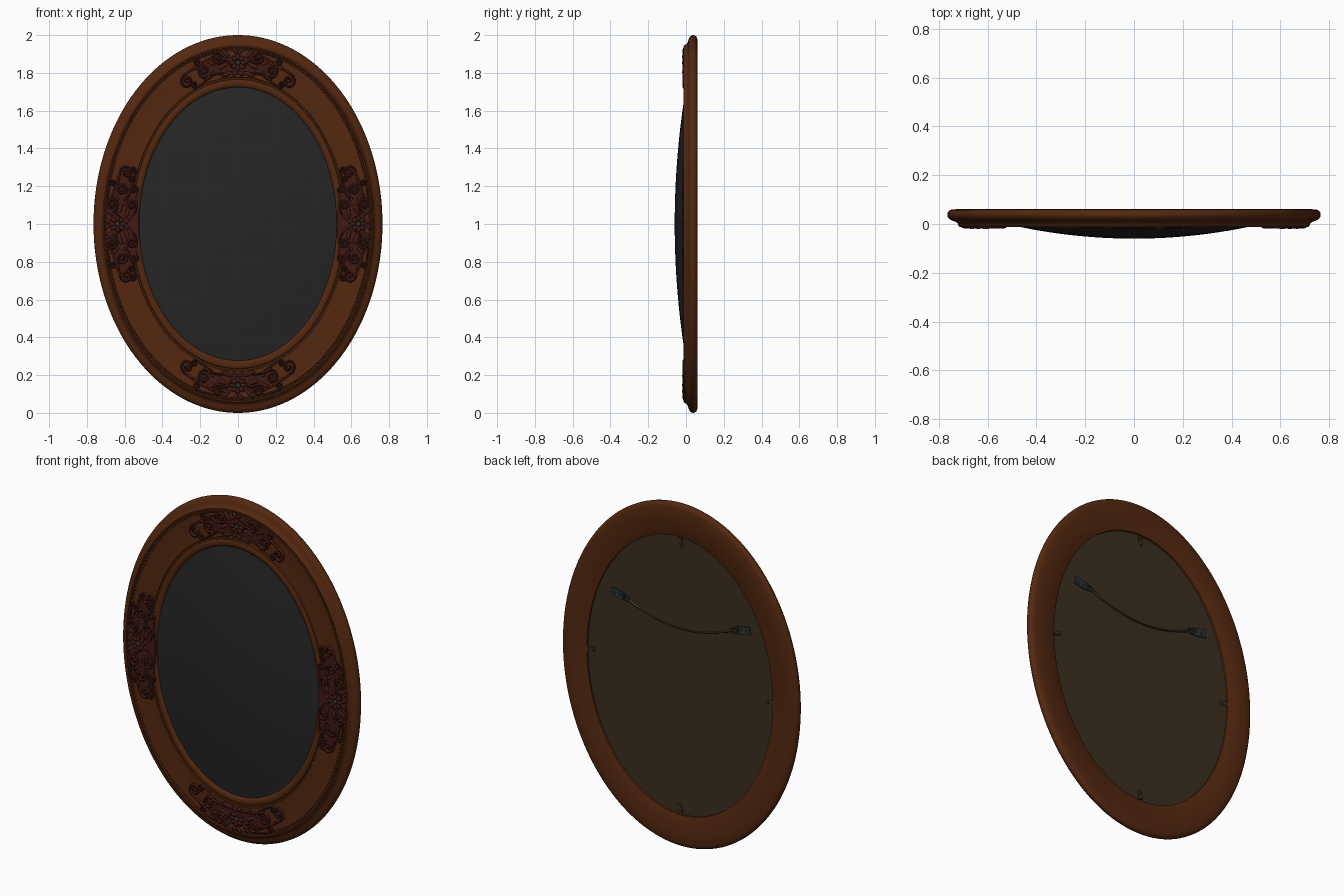
import bpy, bmesh, math
from mathutils import Vector, Matrix

if "Cube" in bpy.data.objects:
    bpy.data.objects.remove(bpy.data.objects["Cube"])

def mat(name, r, g, b):
    m = bpy.data.materials.new(name)
    m.diffuse_color = (r, g, b, 1)
    m.use_nodes = True
    m.node_tree.nodes["Principled BSDF"].inputs["Base Color"].default_value = m.diffuse_color
    return m

WOOD = mat("warm brown wood", 0.088, 0.021, 0.005)
CARVE = mat("dark red carving", 0.052, 0.010, 0.007)
GLASS = mat("black glass", 0.019, 0.019, 0.019)
BOARD = mat("backing board", 0.045, 0.028, 0.014)
STEEL = mat("dark steel", 0.025, 0.033, 0.033)
BRASS = mat("aged brass", 0.060, 0.040, 0.019)

def finish(bm, name, m, angle=40):
    bmesh.ops.recalc_face_normals(bm, faces=bm.faces)
    me = bpy.data.meshes.new(name)
    bm.to_mesh(me)
    bm.free()
    ob = bpy.data.objects.new(name, me)
    bpy.context.collection.objects.link(ob)
    me.materials.append(m)
    bpy.ops.object.select_all(action='DESELECT')
    ob.select_set(True)
    bpy.context.view_layer.objects.active = ob
    bpy.ops.object.shade_smooth_by_angle(angle=math.radians(angle))
    return ob

def ell(theta, t, y):
    # t runs from the outer rim (0) to the sight edge (1)
    return Vector(((0.765 - 0.245 * t) * math.cos(theta), y, 1 + (1 - 0.28 * t) * math.sin(theta)))

def tube(bm, pts, radii, sides=6):
    # round bar along a path, capped at both ends
    prev = None
    for i, p in enumerate(pts):
        d = (pts[min(i + 1, len(pts) - 1)] - pts[max(i - 1, 0)]).normalized()
        n = Vector((0, 1, 0))
        b = d.cross(n).normalized()
        ring = [bm.verts.new(p + radii[i] * (math.cos(a) * n + math.sin(a) * b))
                for a in (2 * math.pi * k / sides for k in range(sides))]
        if prev:
            for k in range(sides):
                bm.faces.new((prev[k], prev[(k + 1) % sides], ring[(k + 1) % sides], ring[k]))
        else:
            bm.faces.new(ring)
        prev = ring
    bm.faces.new(prev)

def blob(bm, a, b, w, h):
    # flattened leaf or bead stretched from a to b
    d = b - a
    m = (Matrix.Translation((a + b) / 2) @ Matrix.Rotation(-math.atan2(d.z, d.x), 4, 'Y')
         @ Matrix.Diagonal((d.length / 2, h, w, 1)))
    bmesh.ops.create_uvsphere(bm, u_segments=8, v_segments=6, radius=1, matrix=m)

def box(bm, c, size, rot=0):
    m = Matrix.Translation(c) @ Matrix.Rotation(rot, 4, 'Y') @ Matrix.Diagonal((*size, 1))
    bmesh.ops.create_cube(bm, size=1, matrix=m)

def stud(bm, c, r, h):
    bmesh.ops.create_cone(bm, cap_ends=True, segments=12, radius1=r, radius2=r * 0.7, depth=h,
                          matrix=Matrix.Translation(c) @ Matrix.Rotation(-math.pi / 2, 4, 'X'))

# oval frame moulding
PROFILE = [(0.67, 0.038), (0.67, 0.058), (0.65, 0.061), (0.2, 0.061), (0.08, 0.06), (0.03, 0.055),
           (0.008, 0.047), (0, 0.04), (0.006, 0.03), (0.03, 0.021), (0.08, 0.014), (0.13, 0.01),
           (0.17, 0.004), (0.185, -0.006), (0.205, -0.012), (0.23, -0.012), (0.245, -0.003),
           (0.275, -0.003), (0.285, -0.007), (0.31, -0.007), (0.5, -0.002), (0.79, -0.005), (0.80, 0.0),
           (0.83, 0.0), (0.84, -0.007), (0.88, -0.012), (0.94, -0.011), (0.98, -0.004), (1.0, 0.006),
           (1.0, 0.03)]
bm = bmesh.new()
N = 144
rings = [[bm.verts.new(ell(2 * math.pi * i / N, t, y)) for t, y in PROFILE] for i in range(N)]
for i in range(N):
    p, q = rings[i], rings[(i + 1) % N]
    for k in range(len(PROFILE)):
        j = (k + 1) % len(PROFILE)
        bm.faces.new((p[k], p[j], q[j], q[k]))
finish(bm, "oval_frame", WOOD)

# beaded line around the moulding
bm = bmesh.new()
for i in range(220):
    a = 2 * math.pi * i / 220
    bmesh.ops.create_icosphere(bm, subdivisions=1, radius=0.0075,
                               matrix=Matrix.Translation(ell(a, 0.26, -0.005)))
finish(bm, "bead_line", WOOD, 80)

# domed glass and flat backing board
def oval(name, m, a, b, yfun):
    bm = bmesh.new()
    bmesh.ops.create_circle(bm, cap_ends=False, segments=96, radius=1)
    rows = [list(bm.verts)]
    for j in range(11, 0, -1):
        rows.append([bm.verts.new(v.co * j / 12) for v in rows[0]])
    for p, q in zip(rows, rows[1:]):
        for k in range(96):
            bm.faces.new((p[k], p[(k + 1) % 96], q[(k + 1) % 96], q[k]))
    bm.faces.new(rows[-1])
    for v in bm.verts:
        r = v.co.length
        v.co = Vector((v.co.x * a, yfun(r), 1 + v.co.y * b))
    return finish(bm, name, m, 60)

oval("domed_glass", GLASS, 0.524, 0.724, lambda r: -0.06 + 0.06 * r * r)
oval("back_board", BOARD, 0.61, 0.818, lambda r: 0.046)

# carved ornaments: u runs along the oval, v outwards
def place(k, u, v, y):
    return ell(k * math.pi / 2 + u / (0.64 if k % 2 else 0.86), 0.52 - v / 0.26, y)

def scroll(bm, k, s, start, c, R, a0, turn, w):
    # stem from start that curls into a spiral around c
    S = Vector((c[0] + R * math.cos(a0), c[1] + R * math.sin(a0)))
    sg = 1 if turn > 0 else -1
    P = Vector(start)
    C = S - sg * Vector((-math.sin(a0), math.cos(a0))) * (S - P).length * 0.5
    pts = [P * (1 - f) ** 2 + C * 2 * f * (1 - f) + S * f * f for f in (i / 8 for i in range(8))]
    for i in range(21):
        f = i / 20
        a, r = a0 + 2 * math.pi * turn * f, R * (1 - 0.75 * f)
        pts.append(Vector((c[0] + r * math.cos(a), c[1] + r * math.sin(a))))
    n = len(pts) - 1
    tube(bm, [place(k, s * p.x, p.y, -0.011) for p in pts],
         [w * (0.6 + 0.4 * math.sin(math.pi * i / n)) for i in range(n + 1)])
    e = place(k, s * c[0], c[1], -0.011)
    blob(bm, e - Vector((R * 0.3, 0, 0)), e + Vector((R * 0.3, 0, 0)), R * 0.3, 0.008)

SCROLLS = [((0.03, -0.03), (0.10, 0.035), 0.030, -2.2, 1.4, 0.008),
           ((0.05, -0.05), (0.185, -0.01), 0.032, -1.6, 1.3, 0.008),
           ((0.13, 0.045), (0.285, -0.015), 0.034, 1.5, -1.3, 0.008),
           ((0.15, -0.05), (0.255, -0.05), 0.016, -1.6, 1.2, 0.006),
           ((0.11, 0.06), (0.205, 0.045), 0.018, 1.6, -1.2, 0.006)]
SIDE_EXTRA = [((0.03, -0.07), (0.11, -0.075), 0.028, -1.6, 1.3, 0.008),
              ((0.10, -0.10), (0.205, -0.075), 0.024, -1.6, 1.3, 0.007),
              ((0.20, -0.06), (0.31, -0.045), 0.018, -1.6, 1.2, 0.006)]
LEAVES = [((0.04, 0.02), (0.075, 0.07), 0.011), ((0.05, 0.0), (0.12, -0.02), 0.012),
          ((0.03, -0.045), (0.10, -0.06), 0.011), ((0.12, 0.0), (0.16, 0.04), 0.010),
          ((0.20, 0.02), (0.25, 0.025), 0.008), ((0.14, -0.035), (0.20, -0.055), 0.008),
          ((0.0, 0.04), (0.025, 0.075), 0.010), ((0.0, -0.04), (0.03, -0.065), 0.010)]

for k, side in enumerate(("right", "top", "left", "bottom")):
    wide = k % 2 == 0
    # scalloped ground plate under the carving
    half, lo, hi = (0.27, -0.117, 0.06) if wide else (0.22, -0.055, 0.045)
    bm = bmesh.new()
    prev = None
    for i in range(61):
        u = half * (i / 30 - 1)
        f = (max(1 - (u / half) ** 2, 0.01)) ** 0.5 * (0.88 + 0.12 * math.cos(u * 95))
        g = max(1 - (u / half) ** 2, 0.01) ** 0.3 if wide else f
        col = [bm.verts.new(place(k, u, v, y)) for v, y in
               ((lo * g, 0.002), (lo * g, -0.0125), (hi * f, -0.0125), (hi * f, 0.002))]
        if prev:
            for j in range(3):
                bm.faces.new((prev[j], prev[j + 1], col[j + 1], col[j]))
        prev = col
    finish(bm, side + "_carving_ground", CARVE, 30)

    # scrolls, leaves and rosette petals
    bm = bmesh.new()
    for s in (1, -1):
        for sc in SCROLLS + (SIDE_EXTRA if wide else []):
            scroll(bm, k, s, *sc)
        for a, b, w in LEAVES:
            blob(bm, place(k, s * a[0], a[1], -0.011), place(k, s * b[0], b[1], -0.011), w, 0.008)
    c = place(k, 0, 0, -0.012)
    for i in range(8):
        d = Vector((math.cos(i * math.pi / 4), 0, math.sin(i * math.pi / 4)))
        blob(bm, c + d * 0.012, c + d * 0.045, 0.011, 0.008)
    finish(bm, side + "_carving_scrolls", CARVE, 60)

    # dark beads set into the carving
    bm = bmesh.new()
    beads = [(0, 0, 0.013), (0.065, 0.035, 0.008), (-0.065, 0.035, 0.008),
             (0.14, -0.03, 0.008), (-0.14, -0.03, 0.008)]
    for u, v, r in beads:
        p = place(k, u, v, -0.014)
        blob(bm, p - Vector((r, 0, 0)), p + Vector((r, 0, 0)), r, 0.007)
    finish(bm, side + "_carving_beads", STEEL, 60)

# retaining clips around the back board
bm = bmesh.new()
for k in range(4):
    a = k * math.pi / 2
    c = ell(a, 0.76 if k % 2 == 0 else 0.80, 0.052)
    d = Vector((math.cos(a), 0, math.sin(a)))
    box(bm, c, (0.05, 0.005, 0.02), -a + 0.35)
    box(bm, c + d * 0.018 + Vector((0, 0.001, 0)), (0.012, 0.012, 0.024), -a + 0.35)
    stud(bm, c - d * 0.012 + Vector((0, 0.003, 0)), 0.009, 0.007)
finish(bm, "retaining_clips", BRASS, 30)

# hanger plates with screws and rings
bm = bmesh.new()
for s in (1, -1):
    c = Vector((s * 0.41, 0.05, 1.37))
    box(bm, c, (0.08, 0.006, 0.046), -s * 0.2)
    tube(bm, [c + Vector((-s * 0.042, 0.003, z)) for z in (-0.026, 0.01)], [0.008] * 2, 8)
    for dx in (-0.015, 0.022):
        stud(bm, c + Vector((dx, 0.004, 0)), 0.01, 0.006)
    o = c + Vector((-s * 0.062, 0.003, -0.014))
    tube(bm, [o + Vector((0.02 * math.cos(i * math.pi / 8), 0, 0.015 * math.sin(i * math.pi / 8)))
              for i in range(17)], [0.0035] * 17)
finish(bm, "hanger_plates", STEEL, 35)

# sagging hanging wire with wound ends
bm = bmesh.new()
wire = [Vector((0.34 * f, 0.053, 1.275 + 0.08 * f * f)) for f in (i / 16 - 1 for i in range(33))]
tube(bm, wire, [0.0065 if i < 4 or i > 28 else 0.004 for i in range(33)])
finish(bm, "hanging_wire", BRASS, 60)
